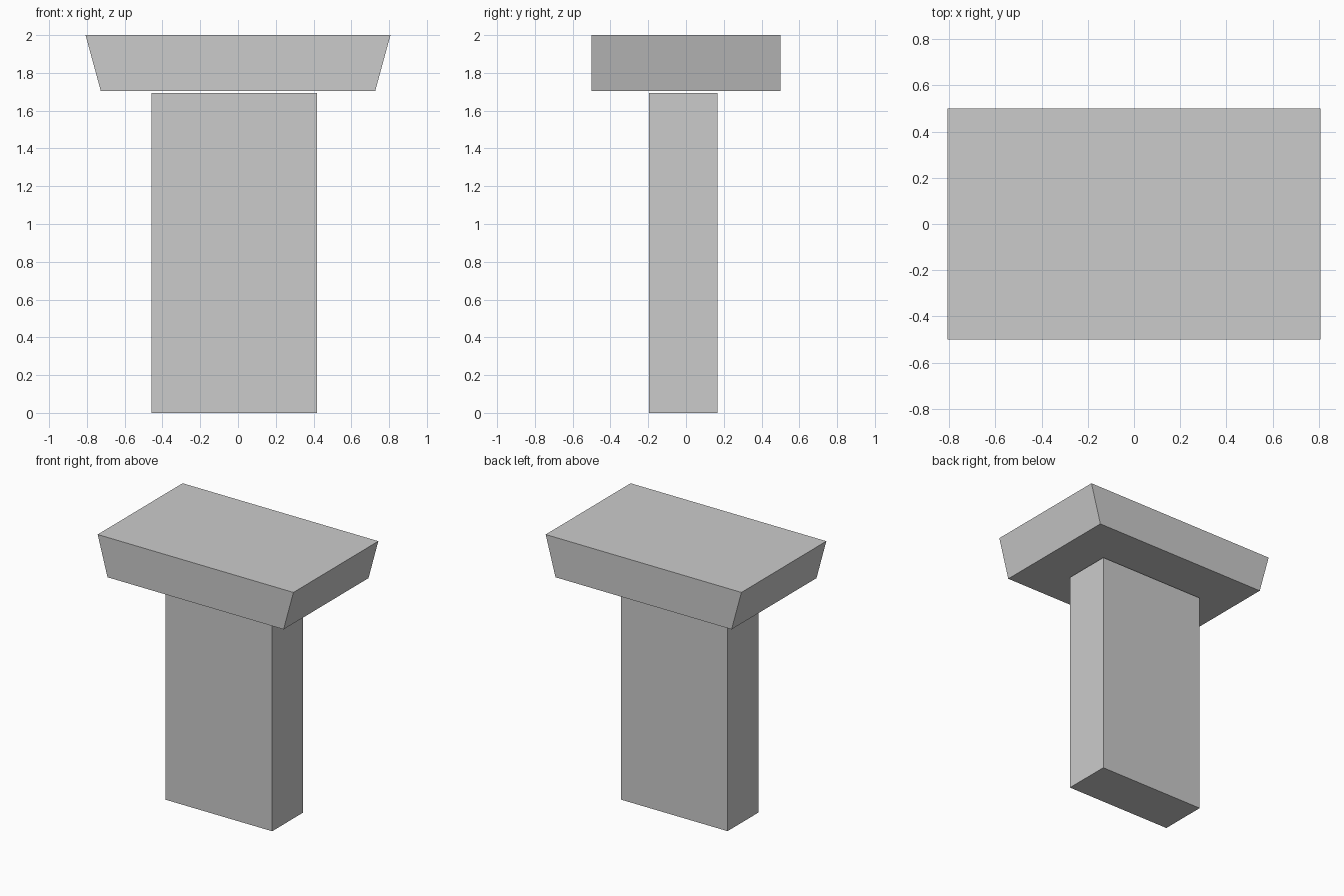
import bpy, bmesh

if "Cube" in bpy.data.objects:
    bpy.data.objects.remove(bpy.data.objects["Cube"])


def block(name, x_bottom, x_top, y, z):
    """Box with flat front/back whose x extents may differ at bottom and top."""
    bm = bmesh.new()
    bmesh.ops.create_cube(bm, size=2)
    for v in bm.verts:
        xs = x_top if v.co.z > 0 else x_bottom
        v.co = (xs[v.co.x > 0], y[v.co.y > 0], z[v.co.z > 0])
    mesh = bpy.data.meshes.new(name)
    bm.to_mesh(mesh)
    bm.free()
    obj = bpy.data.objects.new(name, mesh)
    bpy.context.collection.objects.link(obj)
    return obj


# Upright column, slightly off centre
block("column", (-0.459, 0.419), (-0.459, 0.419), (-0.196, 0.166), (0, 1.693))

# Top slab with ends flaring outward, a hair above the column
block("top_slab", (-0.726, 0.726), (-0.807, 0.807), (-0.5, 0.5), (1.703, 2))
